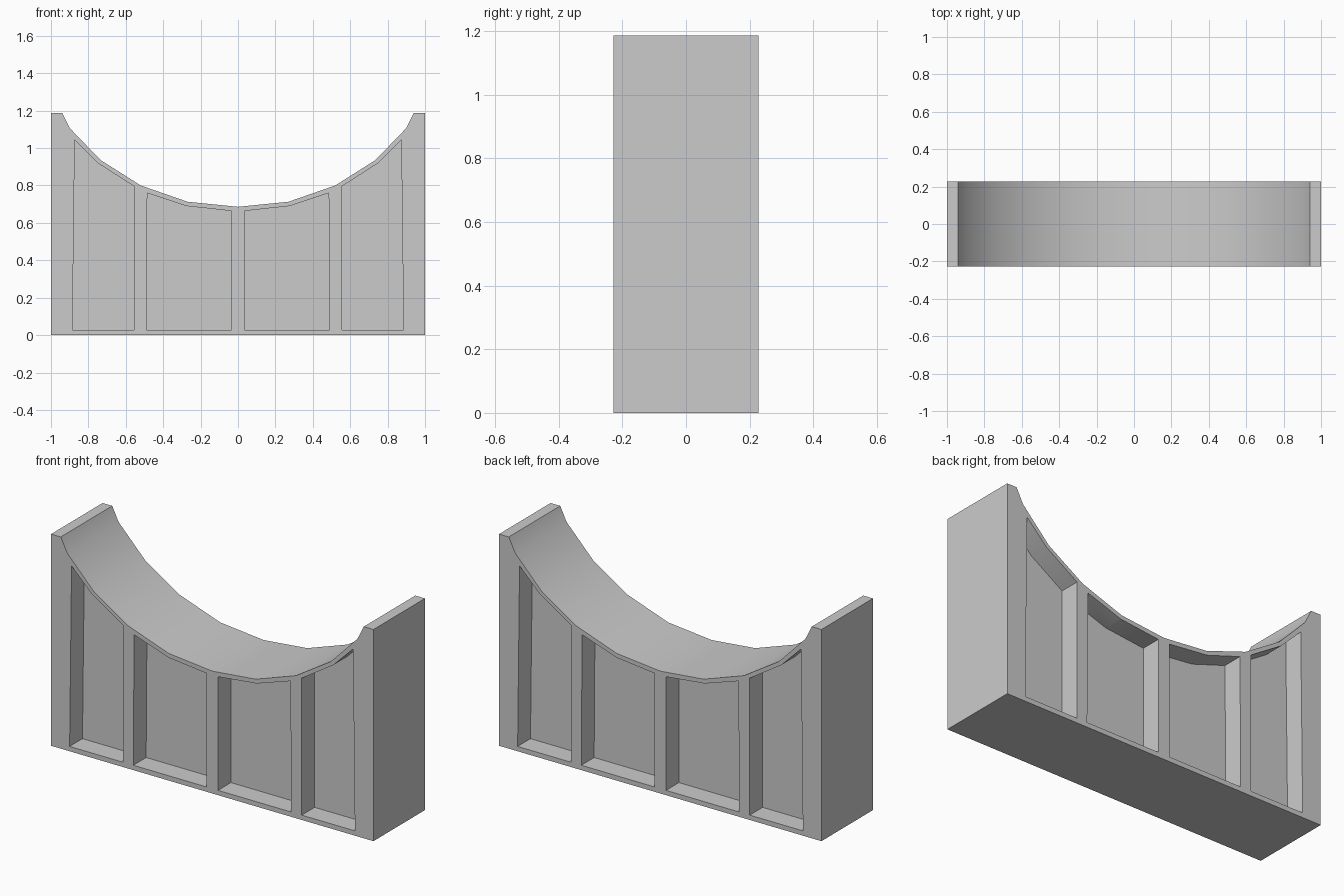
import bpy, bmesh
from math import radians

if "Cube" in bpy.data.objects:
    bpy.data.objects.remove(bpy.data.objects["Cube"])

HALF_DEPTH = 0.228
POCKET = 0.114


def prism(name, pts, y0, y1):
    """Extrude an x-z outline from y0 to y1."""
    bm = bmesh.new()
    face = bm.faces.new([bm.verts.new((x, y0, z)) for x, z in pts])
    new = bmesh.ops.extrude_face_region(bm, geom=[face])["geom"]
    verts = [v for v in new if isinstance(v, bmesh.types.BMVert)]
    bmesh.ops.translate(bm, verts=verts, vec=(0, y1 - y0, 0))
    bmesh.ops.recalc_face_normals(bm, faces=bm.faces)
    mesh = bpy.data.meshes.new(name)
    bm.to_mesh(mesh)
    bm.free()
    obj = bpy.data.objects.new(name, mesh)
    bpy.context.collection.objects.link(obj)
    return obj


def mirrored(pts):
    return [(-x, z) for x, z in reversed(pts)]


# Cradle block: flat base, upright ends and a curved saddle on top
left = [(-1, 0), (-1, 1.187), (-0.94, 1.187), (-0.90, 1.107),
        (-0.735, 0.936), (-0.52, 0.80), (-0.27, 0.713)]
block = prism("cradle_block", left + [(0, 0.686)] + mirrored(left),
              -HALF_DEPTH, HALF_DEPTH)

# Recessed panels, the same on the front and the back
outer = [(-0.885, 0.027), (-0.555, 0.027), (-0.555, 0.795),
         (-0.75, 0.92), (-0.873, 1.043)]
inner = [(-0.49, 0.027), (-0.036, 0.027), (-0.036, 0.664),
         (-0.275, 0.69), (-0.485, 0.76)]
bpy.context.view_layer.objects.active = block
for panel in (outer, inner, mirrored(outer), mirrored(inner)):
    for side in (-1, 1):
        cutter = prism("panel_cutter", panel, side * (HALF_DEPTH - POCKET),
                       side * (HALF_DEPTH + 0.1))
        cutter.hide_render = True
        mod = block.modifiers.new("panel", "BOOLEAN")
        mod.operation = "DIFFERENCE"
        mod.solver = "EXACT"
        mod.object = cutter
        bpy.ops.object.modifier_apply(modifier=mod.name)
        bpy.data.objects.remove(cutter)

# Smooth saddle with crisp edges elsewhere
block.select_set(True)
bpy.ops.object.shade_smooth_by_angle(angle=radians(30))
